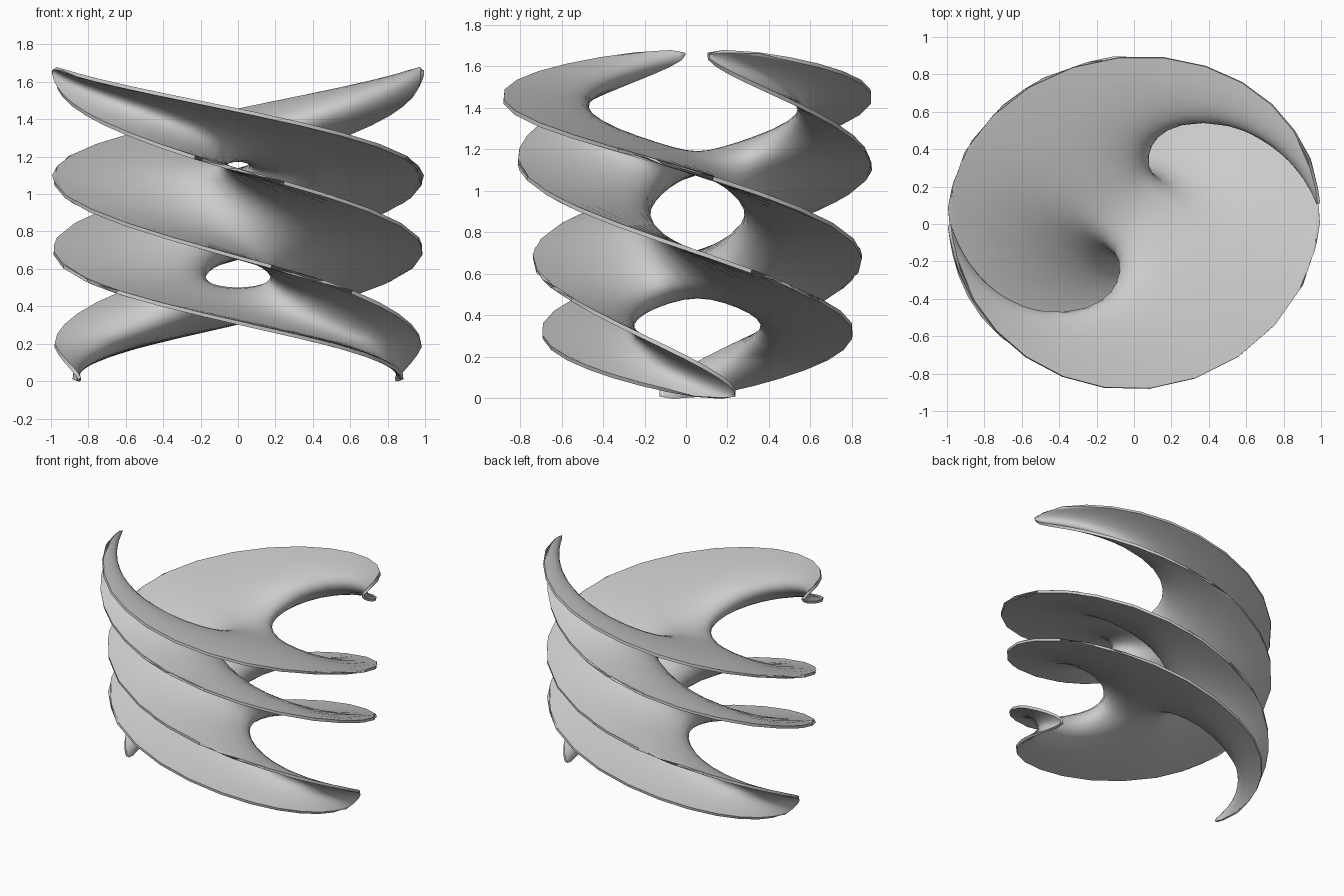
import bpy, bmesh, math

if "Cube" in bpy.data.objects:
    bpy.data.objects.remove(bpy.data.objects["Cube"])

# Twisted saddle tower: u^2 - v^2 = g(t), spun about z, two mirrored sheets joined at mid height
MID, T = 0.836, 0.836        # middle height and half height
NECK, ZERO = 0.065, 0.345    # waist of the middle tunnel, height of the saddles from the middle
A = NECK / ZERO ** 2
C = 1 / (A * (T * T - ZERO ** 2)) - 1
BULGE = 0.15                 # widens the tunnels near the axis
PINCH = 0.11                 # draws each pair of wings closer together


def g(t):
    q = t * t
    return A * (q - ZERO ** 2) * (1 + C * math.tanh((q / 0.14) ** 2))


def height(w):
    lo, hi = 0.0, T
    for _ in range(48):
        m = (lo + hi) / 2
        if g(m) < w:
            lo = m
        else:
            hi = m
    return lo


def place(u, v, t):
    """Twist, then stretch to the slightly tapered oval outline."""
    z = MID + t
    r = math.hypot(u, v)
    a = math.atan2(v, u)
    a -= PINCH * (1 - (t / T) ** 2) * math.sin(2 * a)
    a += math.radians(2 - 212 * (z - 0.885) - 7 * (max(t, 0) / T) ** 4)
    k = r * (1 + BULGE * (1 - r * r))
    rx = 0.988 - 0.12 * max(0, (0.2 - z) / 0.2)
    ry = 0.712 + 0.123 * z
    p = min(1, max(0, (z - 1) / 0.67))
    cy = 0.055 - 0.05 * r * r * math.sin(math.pi * p ** 1.5)
    return (k * rx * math.cos(a), cy + k * ry * math.sin(a), z)


# Columns across the sheet: tip, wing, core, wing, tip
NW, NC, NS = 16, 18, 28
u_star = math.sqrt((1 - NECK) / 2)
wing = [math.sqrt((1 + g(T * (1 - (1 - i / NW) ** 1.5))) / 2) for i in range(1, NW + 1)]
wing[-1] = 1.0
core = [u_star * (2 * i / NC - 1) for i in range(NC + 1)]
columns = [-u for u in reversed(wing)] + core + wing

bm = bmesh.new()
for sign in (1, -1):
    grid = []
    for u in columns:
        vmax = math.sqrt(max(0, min(u * u + NECK, 1 - u * u)))
        row = []
        for k in range(NS + 1):
            v = vmax * math.sin(math.pi / 2 * (2 * k / NS - 1))
            row.append(bm.verts.new(place(u, v, sign * height(u * u - v * v))))
        grid.append(row)
    for r0, r1 in zip(grid, grid[1:]):
        for k in range(NS):
            bm.faces.new((r0[k], r1[k], r1[k + 1], r0[k + 1]))
bmesh.ops.remove_doubles(bm, verts=bm.verts, dist=1e-4)
bmesh.ops.recalc_face_normals(bm, faces=bm.faces)

mesh = bpy.data.meshes.new("twisted_saddle_tower")
bm.to_mesh(mesh)
bm.free()
tower = bpy.data.objects.new("twisted_saddle_tower", mesh)
bpy.context.collection.objects.link(tower)

# Thin shell
shell = tower.modifiers.new("thickness", 'SOLIDIFY')
shell.thickness = 0.02
shell.offset = 0

bpy.context.view_layer.objects.active = tower
tower.select_set(True)
bpy.ops.object.modifier_apply(modifier=shell.name)
bpy.ops.object.shade_smooth_by_angle(angle=math.radians(45))
